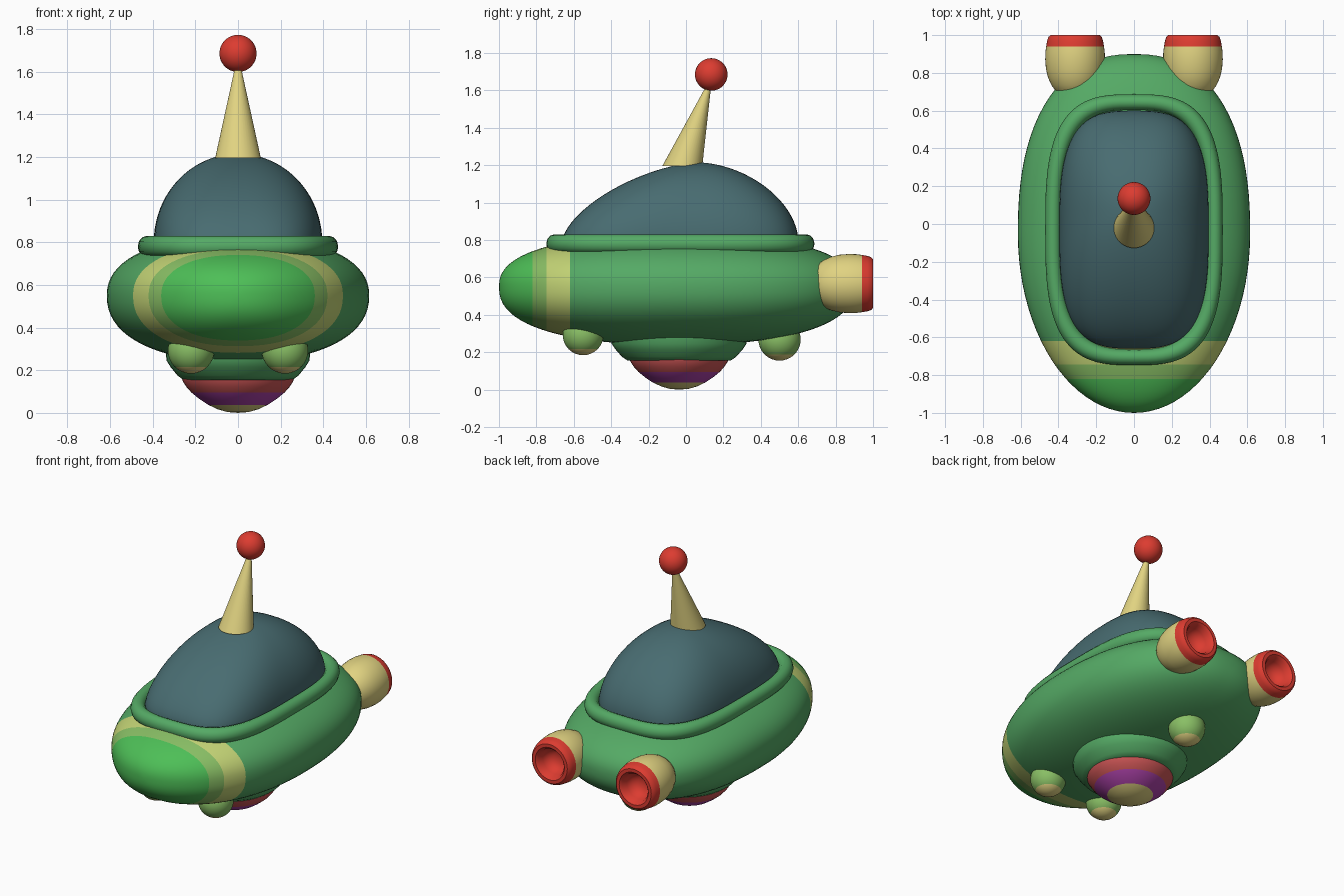
import bpy, bmesh, math

if "Cube" in bpy.data.objects:
    bpy.data.objects.remove(bpy.data.objects["Cube"])

def material(name, r, g, b):
    m = bpy.data.materials.new(name)
    m.diffuse_color = (r, g, b, 1)
    m.use_nodes = True
    m.node_tree.nodes["Principled BSDF"].inputs["Base Color"].default_value = m.diffuse_color
    return m

HULL = material("hull green", 0.09, 0.40, 0.13)
NOSE = material("bright green", 0.075, 0.52, 0.095)
LIME = material("light green", 0.25, 0.52, 0.13)
BAND = material("yellow green", 0.55, 0.66, 0.18)
DOME = material("dark teal", 0.065, 0.15, 0.165)
CREAM = material("cream yellow", 0.75, 0.65, 0.22)
RED = material("red", 0.72, 0.045, 0.03)
ROSE = material("rose red", 0.60, 0.09, 0.09)
PURPLE = material("magenta", 0.42, 0.055, 0.40)

def loft(name, rings, mats, rule=None, closed=False, angle=40):
    """Skin a list of equal rings; rings of zero size become poles."""
    bm = bmesh.new()
    vs = [[bm.verts.new(p) for p in ring] for ring in rings]
    n = len(vs[0])
    for k in range(len(vs) if closed else len(vs) - 1):
        a, b = vs[k], vs[(k + 1) % len(vs)]
        for i in range(n):
            j = (i + 1) % n
            bm.faces.new((a[i], a[j], b[j], b[i]))
    bmesh.ops.remove_doubles(bm, verts=bm.verts, dist=1e-5)
    bmesh.ops.recalc_face_normals(bm, faces=bm.faces)
    for f in bm.faces:
        f.smooth = True
        if rule:
            f.material_index = rule(f.calc_center_median())
    me = bpy.data.meshes.new(name)
    bm.to_mesh(me)
    bm.free()
    for m in mats:
        me.materials.append(m)
    me.set_sharp_from_angle(angle=math.radians(angle))
    ob = bpy.data.objects.new(name, me)
    bpy.context.collection.objects.link(ob)
    return ob

def spow(v, p):
    return math.copysign(abs(v) ** p, v)

def fall(u, n):
    """Superellipse half-size at fraction u."""
    return max(0.0, 1 - abs(u) ** n) ** (1 / n)

def outline(a, b, n, count):
    """Superellipse outline points."""
    ts = [2 * math.pi * i / count for i in range(count)]
    return [(a * spow(math.cos(t), 2 / n), b * spow(math.sin(t), 2 / n)) for t in ts]

def lathe(name, profile, center, mats, rule=None, sx=1, sy=1, along_y=False, angle=40):
    """Turn (radius, height) points round z, or round y."""
    cx, cy, cz = center
    rings = []
    for r, h in profile:
        ring = outline(r, r, 2, 48)
        rings.append([(cx + p, cy + h, cz + q) if along_y else
                      (cx + p * sx, cy + q * sy, cz + h) for p, q in ring])
    return loft(name, rings, mats, rule, angle=angle)

def ball_profile(r, steps=16):
    return [(r * math.sin(math.pi * i / steps), -r * math.cos(math.pi * i / steps))
            for i in range(steps + 1)]

# Hull: cross-sections along y, with painted nose bands
stations = [-0.05 - 0.95 * math.cos(math.pi * i / 44) for i in range(45)]
bands = (-0.82, -0.745, -0.62)
stations = sorted([y for y in stations if min(abs(y - b) for b in bands) > 0.012] + list(bands))
hull = []
for y in stations:
    u = min(1, max(-1, (y + 0.05) / 0.95))
    w = 0.615 * fall(u, 2 if u < 0 else 2.35)
    h = fall(u, 2.4)
    hull.append([(x, y, 0.55 + z * (0.28 if z > 0 else 0.31))
                 for x, z in outline(w, h, 2.25, 72)])
loft("hull", hull, [HULL, NOSE, LIME, BAND],
     lambda c: 1 if c.y < -0.82 else 2 if c.y < -0.745 else 3 if c.y < -0.62 else 0)

# Raised rim around the canopy
rim = []
for i in range(12):
    t = 2 * math.pi * i / 12
    d = 0.042 * math.cos(t)
    rim.append([(x, y - 0.03, 0.78 + 0.05 * math.sin(t))
                for x, y in outline(0.428 + d, 0.675 + d, 3.1, 96)])
loft("canopy_rim", rim, [HULL], closed=True)

# Canopy dome with its peak set back
dome = [[(x, y - 0.03, 0.74) for x, y in outline(0.395, 0.63, 3.1, 96)]]
for i in range(21):
    h = math.sin(math.pi / 2 * i / 20)
    front = 0.06 - 0.72 * fall(h, 1.55)
    back = 0.06 + 0.54 * fall(h, 1.8)
    mid, half = (front + back) / 2, (back - front) / 2
    dome.append([(x, mid + y, 0.80 + 0.415 * h)
                 for x, y in outline(0.395 * fall(h, 2), half, 3.1 - 0.8 * h, 96)])
loft("canopy_dome", dome, [DOME])

# Leaning antenna cone and ball
cone = [[(x, cy + y, z) for x, y in outline(r, r, 2, 40)]
        for r, cy, z in ((0, -0.02, 1.195), (0.107, -0.02, 1.195),
                         (0.014, 0.12, 1.62), (0, 0.12, 1.62))]
loft("antenna", cone, [CREAM])
lathe("antenna_ball", ball_profile(0.087, 24), (0, 0.135, 1.685), [RED])

# Two rear engines with hollow red nozzles
engine = [(0, 0.66), (0.06, 0.67), (0.10, 0.70), (0.125, 0.735), (0.143, 0.775),
          (0.154, 0.82), (0.158, 0.87), (0.157, 0.91), (0.153, 0.94),
          (0.148, 0.97), (0.141, 0.99), (0.130, 1.0), (0.108, 1.0),
          (0.094, 0.985), (0.086, 0.95), (0.07, 0.915), (0.04, 0.895), (0, 0.89)]
for side, x in (("left", -0.312), ("right", 0.312)):
    lathe("engine_" + side, engine, (x, 0, 0.567), [CREAM, RED],
          lambda c, x=x: int(c.y > 0.94 or (c.y > 0.88 and math.hypot(c.x - x, c.z - 0.567) < 0.12)),
          along_y=True)

# Three round landing feet with cream tips
for name, x, y, z, r in (("front_left_foot", -0.22, -0.55, 0.293, 0.109),
                         ("front_right_foot", 0.22, -0.55, 0.293, 0.109),
                         ("rear_foot", 0, 0.5, 0.268, 0.113)):
    lathe(name, ball_profile(r), (x, y, z), [LIME, CREAM],
          lambda c, z=z, r=r: int(c.z < z - 0.71 * r))

# Belly collar and striped bowl underneath
lathe("belly_collar", [(0, 0.29), (0.365, 0.29), (0.36, 0.245), (0.34, 0.215),
                       (0.305, 0.175), (0.275, 0.155), (0, 0.155)],
      (0, -0.037, 0), [HULL], sx=0.93)
lathe("belly_bowl", [(0, 0.17), (0.265, 0.17), (0.26, 0.15), (0.242, 0.122), (0.218, 0.095),
                     (0.182, 0.066), (0.14, 0.038), (0.095, 0.017), (0.05, 0.004), (0, 0)],
      (0, -0.037, 0), [ROSE, PURPLE, CREAM],
      lambda c: 0 if c.z > 0.095 else 1 if c.z > 0.038 else 2)
